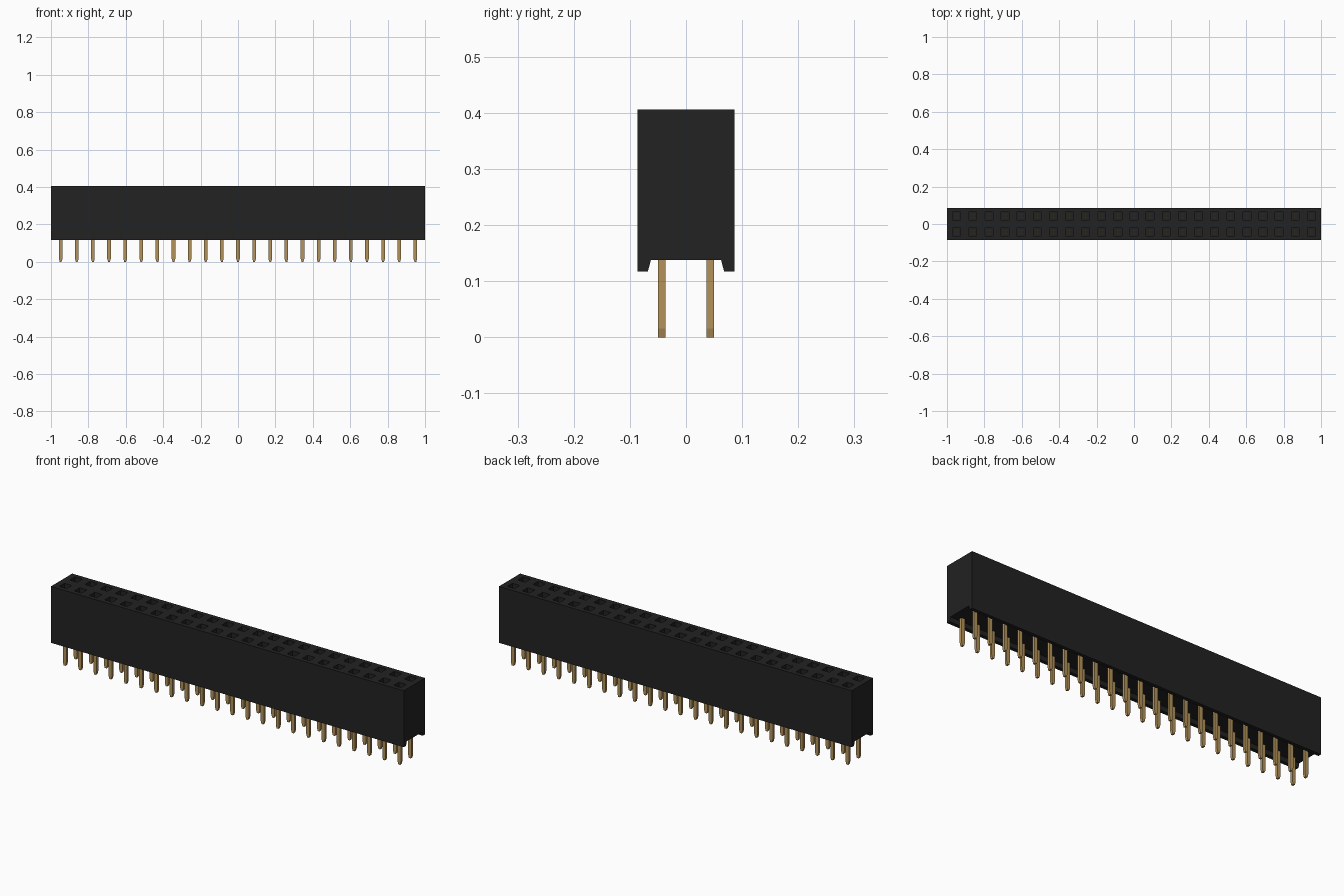
import bpy, bmesh
from mathutils import Vector

if "Cube" in bpy.data.objects:
    bpy.data.objects.remove(bpy.data.objects["Cube"])

N, PITCH, ROW = 23, 0.0862, 0.043
TOP, BOTTOM, CHANNEL, HALF_W = 0.406, 0.117, 0.138, 0.086
PIN_X = [(i - (N - 1) / 2) * PITCH for i in range(N)]


def material(name, rgb):
    m = bpy.data.materials.new(name)
    m.diffuse_color = (*rgb, 1)
    m.use_nodes = True
    m.node_tree.nodes["Principled BSDF"].inputs["Base Color"].default_value = m.diffuse_color
    return m


def finish(bm, name, mat):
    bmesh.ops.remove_doubles(bm, verts=bm.verts, dist=1e-5)
    bmesh.ops.recalc_face_normals(bm, faces=bm.faces)
    me = bpy.data.meshes.new(name)
    bm.to_mesh(me)
    bm.free()
    me.materials.append(mat)
    ob = bpy.data.objects.new(name, me)
    bpy.context.collection.objects.link(ob)
    return ob


def prism(bm, points, offset):
    """Solid made by sweeping a flat outline along an offset."""
    a = [bm.verts.new(p) for p in points]
    b = [bm.verts.new(Vector(p) + Vector(offset)) for p in points]
    bm.faces.new(a)
    bm.faces.new(b[::-1])
    for i in range(len(a)):
        j = (i + 1) % len(a)
        bm.faces.new((a[i], a[j], b[j], b[i]))


black = material("black plastic", (0.016, 0.016, 0.016))
gold = material("gold metal", (0.45, 0.29, 0.105))

# Housing: U-channel profile swept along x
bm = bmesh.new()
half = [(0.0625, CHANNEL), (0.068, BOTTOM), (HALF_W, BOTTOM), (HALF_W, TOP)]
outline = half + [(-y, z) for y, z in reversed(half)]
prism(bm, [(-1, y, z) for y, z in outline], (2, 0, 0))
bmesh.ops.recalc_face_normals(bm, faces=bm.faces)
top = [f for f in bm.faces if f.normal.z > 0.9 and f.calc_center_median().z > TOP - 0.01]
bmesh.ops.delete(bm, geom=top, context='FACES_ONLY')

# Top deck: grid whose socket cells are sunk into funnels and shafts
R = 0.021
xs = [-1] + [x + s * R for x in PIN_X for s in (-1, 1)] + [1]
ys = [-HALF_W] + [y + s * R for y in (-ROW, ROW) for s in (-1, 1)] + [HALF_W]
grid = [[bm.verts.new((x, y, TOP)) for y in ys] for x in xs]
sockets = []
for i in range(len(xs) - 1):
    for j in range(len(ys) - 1):
        f = bm.faces.new((grid[i][j], grid[i + 1][j], grid[i + 1][j + 1], grid[i][j + 1]))
        if i % 2 and j % 2:
            sockets.append(f)
bmesh.ops.inset_individual(bm, faces=sockets, thickness=0.008, depth=-0.012)
shafts = bmesh.ops.extrude_discrete_faces(bm, faces=sockets)['faces']
bmesh.ops.translate(bm, verts=[v for f in shafts for v in f.verts], vec=(0, 0, -0.17))
finish(bm, "housing", black)

# Solder pins (tips taper in x) and paired spring contacts in each socket
pins, contacts = bmesh.new(), bmesh.new()
W, T = 0.0095, 0.0065
for x in PIN_X:
    for y in (-ROW, ROW):
        shape = [(-0.005, 0), (0.005, 0), (W, 0.016), (W, 0.15), (-W, 0.15), (-W, 0.016)]
        prism(pins, [(x + dx, y - T, z) for dx, z in shape], (0, 2 * T, 0))
        for s in (-1, 1):
            yc = y + s * 0.0075
            blade = [(x - 0.008, yc - 0.0025, 0.2), (x + 0.008, yc - 0.0025, 0.2),
                     (x + 0.008, yc + 0.0025, 0.2), (x - 0.008, yc + 0.0025, 0.2)]
            prism(contacts, blade, (0, 0, 0.15))
finish(pins, "pins", gold)
finish(contacts, "spring_contacts", gold)
